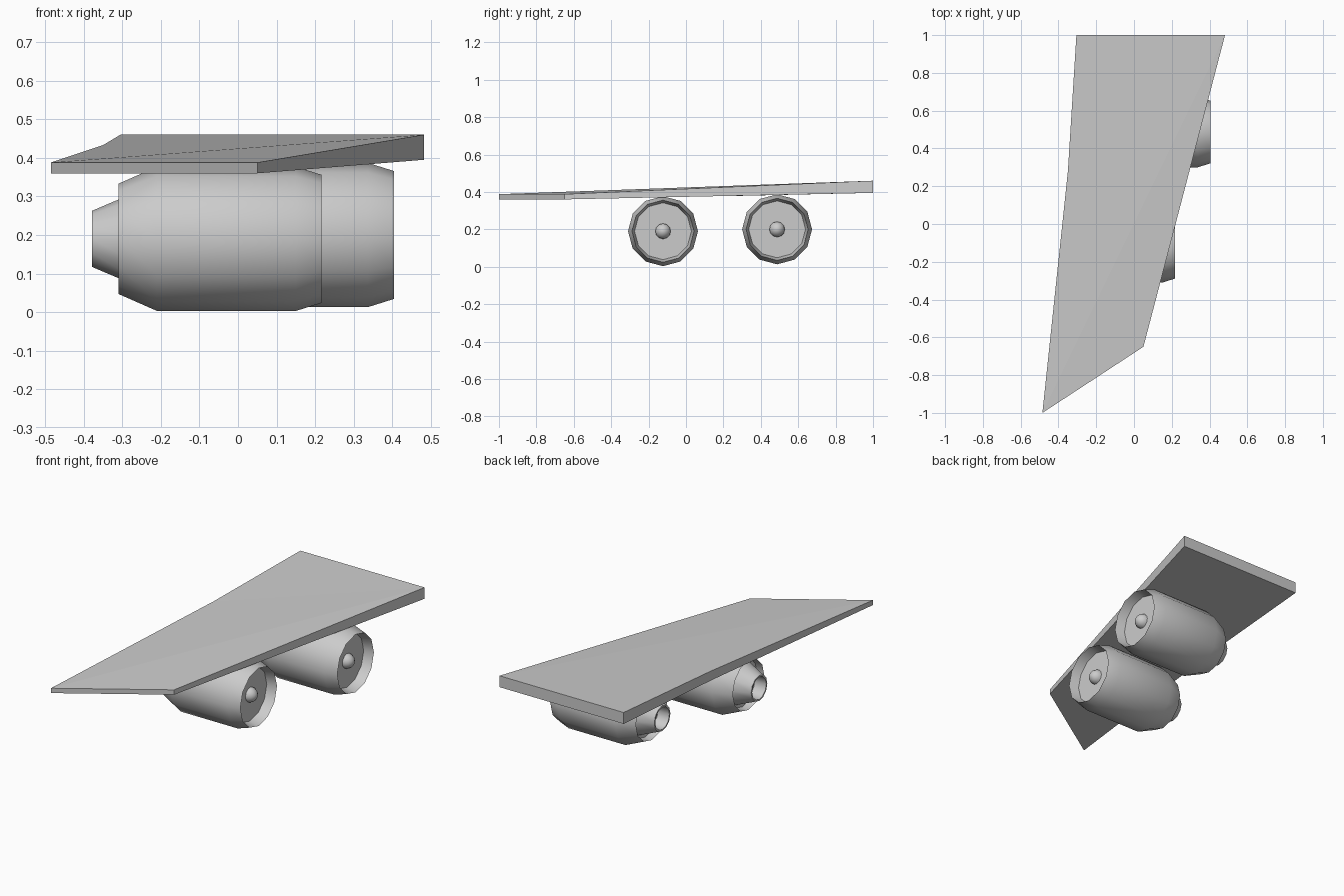
import bpy, bmesh
from math import cos, sin, pi, radians

if "Cube" in bpy.data.objects:
    bpy.data.objects.remove(bpy.data.objects["Cube"])

SIDES = 12


def finish(bm, name, smooth_angle=None):
    bmesh.ops.recalc_face_normals(bm, faces=bm.faces)
    mesh = bpy.data.meshes.new(name)
    bm.to_mesh(mesh)
    bm.free()
    obj = bpy.data.objects.new(name, mesh)
    bpy.context.collection.objects.link(obj)
    if smooth_angle:
        bpy.ops.object.select_all(action='DESELECT')
        obj.select_set(True)
        bpy.context.view_layer.objects.active = obj
        bpy.ops.object.shade_smooth_by_angle(angle=radians(smooth_angle))
    return obj


def lathe_x(name, profile, location):
    """Revolve (x, radius) points round the x axis; radius 0 makes a pole."""
    bm = bmesh.new()
    rings = []
    for x, r in profile:
        n = SIDES if r > 0 else 1
        rings.append([bm.verts.new((x, r * sin(2 * pi * i / SIDES), r * cos(2 * pi * i / SIDES)))
                      for i in range(n)])
    for a, b in zip(rings, rings[1:]):
        for i in range(SIDES):
            j = (i + 1) % SIDES
            if len(a) == 1:
                bm.faces.new((a[0], b[i], b[j]))
            elif len(b) == 1:
                bm.faces.new((a[i], b[0], a[j]))
            else:
                bm.faces.new((a[i], b[i], b[j], a[j]))
    obj = finish(bm, name, 35)
    obj.location = location
    return obj


# Wing: tapered slab, rising and thickening toward the root
outline = [(-0.305, 1.0, 0.395, 0.46), (-0.35, 0.28, 0.379, 0.433),
           (-0.485, -1.0, 0.36, 0.388), (0.05, -0.65, 0.36, 0.388),
           (0.482, 1.0, 0.395, 0.46)]
bm = bmesh.new()
low = [bm.verts.new((x, y, z0)) for x, y, z0, z1 in outline]
top = [bm.verts.new((x, y, z1)) for x, y, z0, z1 in outline]
for i in range(5):
    j = (i + 1) % 5
    bm.faces.new((low[i], low[j], top[j], top[i]))
for v in (low, top):
    for tri in ((0, 1, 4), (1, 2, 4), (2, 3, 4)):
        bm.faces.new([v[k] for k in tri])
finish(bm, "wing")

# Engine sections, x measured from the front lip
nacelle = [(-0.055, 0), (-0.055, 0.152), (0, 0.166), (-0.067, 0.187),
           (-0.427, 0.187), (-0.527, 0.143), (-0.487, 0.136), (-0.487, 0.11)]
nozzle = [(-0.487, 0.119), (-0.595, 0.073), (-0.595, 0.064), (-0.525, 0.06), (-0.525, 0)]
spinner = [(-0.06, 0.042), (-0.042, 0.04), (-0.026, 0.03), (-0.016, 0.016), (-0.012, 0)]

for side, loc in (("outer", (0.217, -0.123, 0.19)), ("inner", (0.404, 0.487, 0.20))):
    lathe_x(side + "_engine_nacelle", nacelle, loc)
    lathe_x(side + "_engine_nozzle", nozzle, loc)
    lathe_x(side + "_engine_spinner", spinner, loc)
